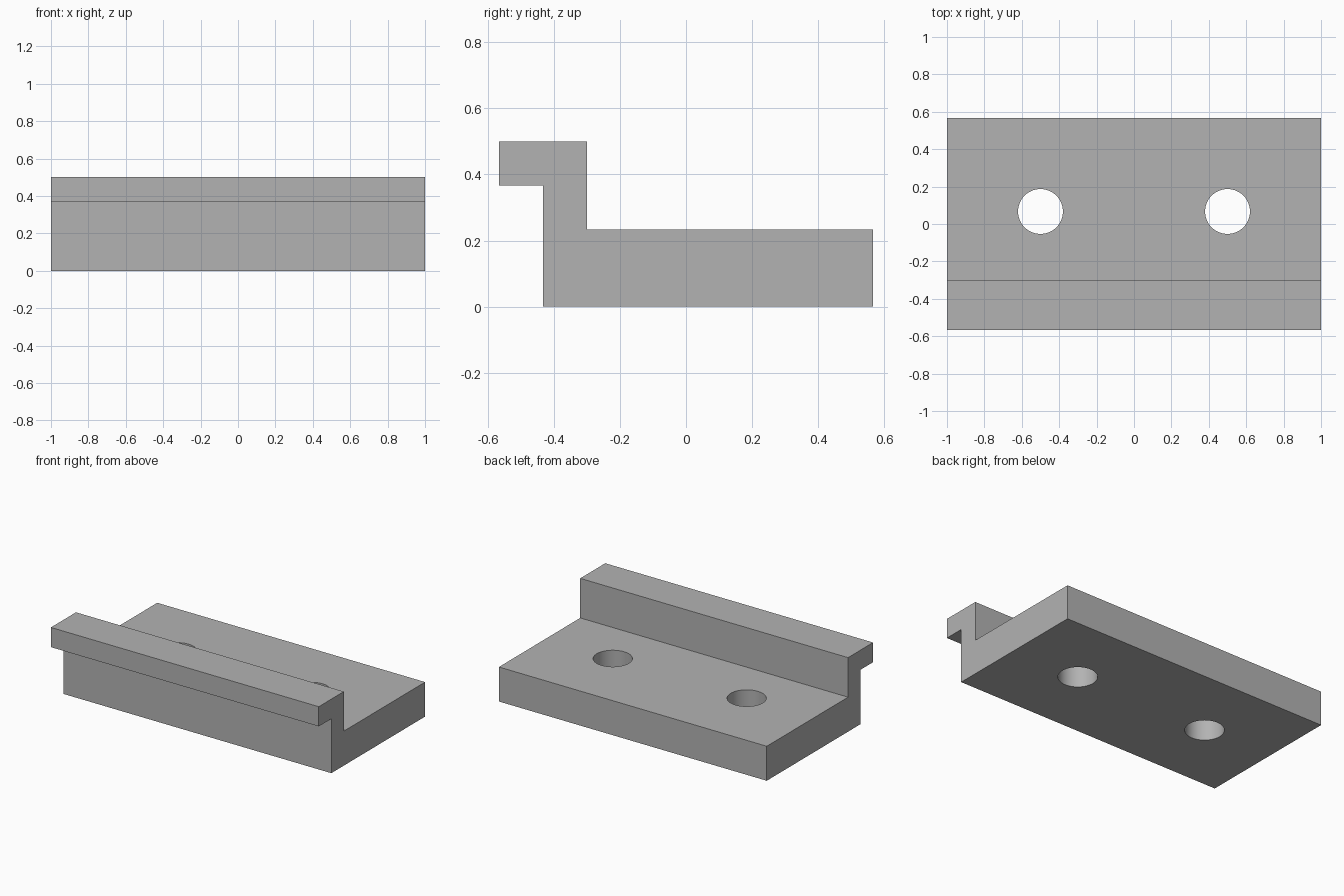
import bpy, bmesh
from mathutils import Vector

cube = bpy.data.objects.get("Cube")
if cube:
    bpy.data.objects.remove(cube, do_unlink=True)

LENGTH = 2.0
HOLE_RADIUS = 0.12
HOLE_Y = 0.067

# Plain grey finish
grey = bpy.data.materials.new("grey")
grey.use_nodes = True
colour = (0.45, 0.45, 0.45, 1)
grey.diffuse_color = colour
grey.node_tree.nodes["Principled BSDF"].inputs["Base Color"].default_value = colour

# Rail: stepped section in the YZ plane, extruded along X
section = [(-0.433, 0), (0.567, 0), (0.567, 0.233), (-0.3, 0.233),
           (-0.3, 0.5), (-0.567, 0.5), (-0.567, 0.367), (-0.433, 0.367)]
bm = bmesh.new()
end = bm.faces.new([bm.verts.new((-LENGTH / 2, y, z)) for y, z in section])
extruded = bmesh.ops.extrude_face_region(bm, geom=[end], use_keep_orig=True)
bmesh.ops.translate(bm, vec=Vector((LENGTH, 0, 0)),
                    verts=[v for v in extruded["geom"] if isinstance(v, bmesh.types.BMVert)])
bmesh.ops.recalc_face_normals(bm, faces=bm.faces)
mesh = bpy.data.meshes.new("clamp_rail")
bm.to_mesh(mesh)
bm.free()
mesh.materials.append(grey)
rail = bpy.data.objects.new("clamp_rail", mesh)
bpy.context.collection.objects.link(rail)

# Two round bolt holes through the base plate
for side in (-1, 1):
    bpy.ops.mesh.primitive_cylinder_add(vertices=64, radius=HOLE_RADIUS, depth=1,
                                        location=(side * LENGTH / 4, HOLE_Y, 0.1))
    cutter = bpy.context.object
    cutter.name = "bolt_hole_cutter"
    cutter.hide_render = True
    cutter.data.materials.append(grey)
    cut = rail.modifiers.new("bolt_hole", 'BOOLEAN')
    cut.operation = 'DIFFERENCE'
    cut.solver = 'EXACT'
    cut.object = cutter
    bpy.ops.object.select_all(action='DESELECT')
    rail.select_set(True)
    bpy.context.view_layer.objects.active = rail
    bpy.ops.object.modifier_apply(modifier=cut.name)
    bpy.data.objects.remove(cutter, do_unlink=True)

# Smooth hole walls, crisp edges elsewhere
bpy.ops.object.shade_smooth_by_angle()
